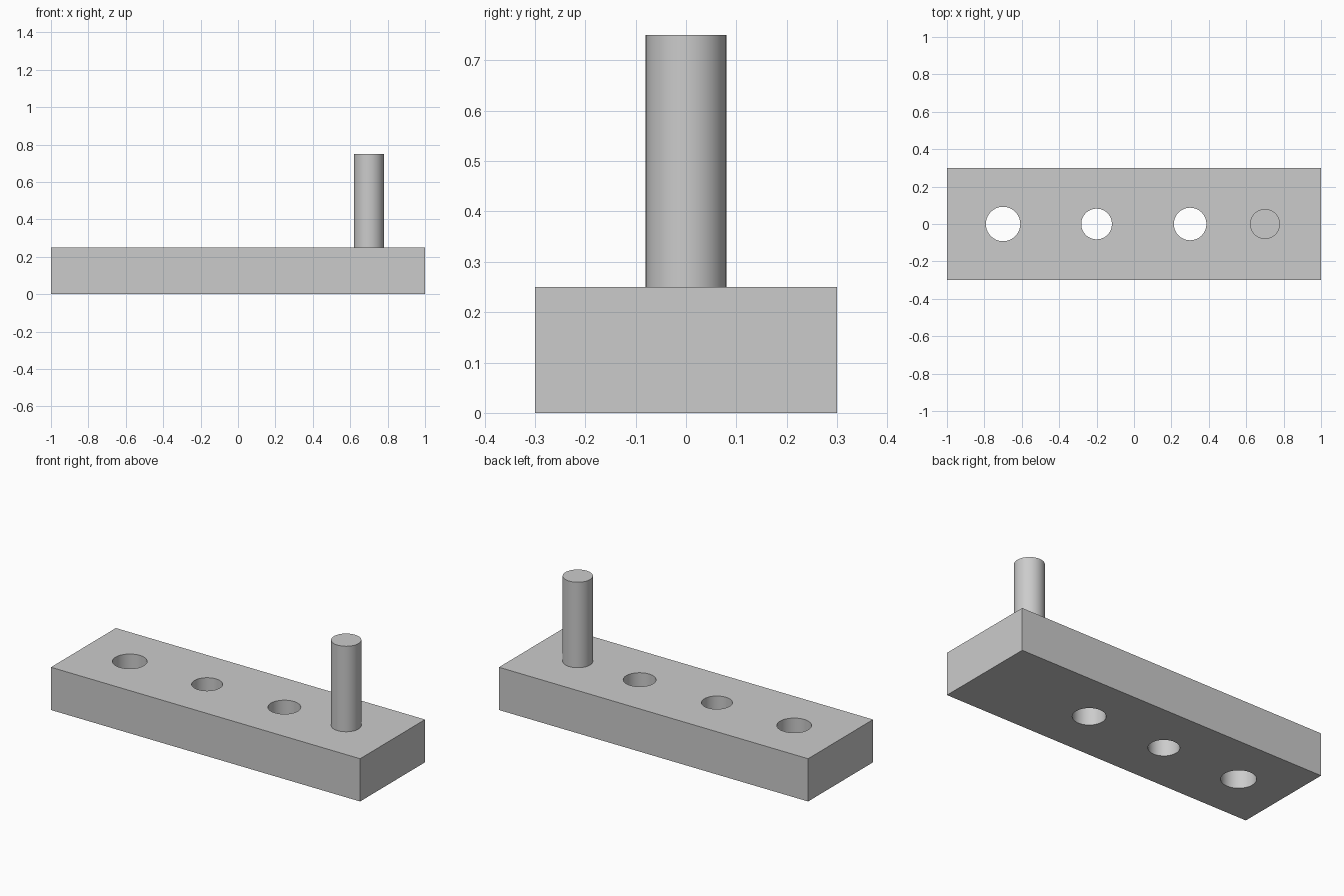
import bpy

default_cube = bpy.data.objects.get("Cube")
if default_cube:
    bpy.data.objects.remove(default_cube, do_unlink=True)

BASE_HEIGHT = 0.25
PIN_RADIUS = 0.08
PIN_TOP = 0.75
HOLES = [(-0.7, 0.092), (-0.2, 0.082), (0.3, 0.087)]  # x, radius

grey = bpy.data.materials.new("light_grey")
grey.use_nodes = True
colour = (0.6, 0.6, 0.6, 1)
grey.diffuse_color = colour
grey.node_tree.nodes["Principled BSDF"].inputs["Base Color"].default_value = colour


def cylinder(name, x, radius, bottom, top):
    bpy.ops.mesh.primitive_cylinder_add(
        vertices=64, radius=radius, depth=top - bottom,
        location=(x, 0, (bottom + top) / 2))
    obj = bpy.context.object
    obj.name = name
    obj.data.materials.append(grey)
    return obj


def smooth(obj):
    bpy.ops.object.select_all(action="DESELECT")
    obj.select_set(True)
    bpy.context.view_layer.objects.active = obj
    bpy.ops.object.shade_smooth_by_angle()


# Base block
bpy.ops.mesh.primitive_cube_add(size=1, location=(0, 0, BASE_HEIGHT / 2))
base = bpy.context.object
base.name = "base_block"
base.scale = (2, 0.6, BASE_HEIGHT)
bpy.ops.object.transform_apply(location=False, rotation=False, scale=True)
base.data.materials.append(grey)

# Through holes of slightly different sizes
for x, radius in HOLES:
    cutter = cylinder("hole_cutter", x, radius, -0.1, BASE_HEIGHT + 0.1)
    cutter.hide_render = True
    cut = base.modifiers.new("hole", "BOOLEAN")
    cut.operation = "DIFFERENCE"
    cut.solver = "EXACT"
    cut.object = cutter
    bpy.context.view_layer.objects.active = base
    bpy.ops.object.modifier_apply(modifier=cut.name)
    bpy.data.objects.remove(cutter, do_unlink=True)
smooth(base)

# Upright pin standing on the block
pin = cylinder("pin", 0.7, PIN_RADIUS, BASE_HEIGHT, PIN_TOP)
smooth(pin)
